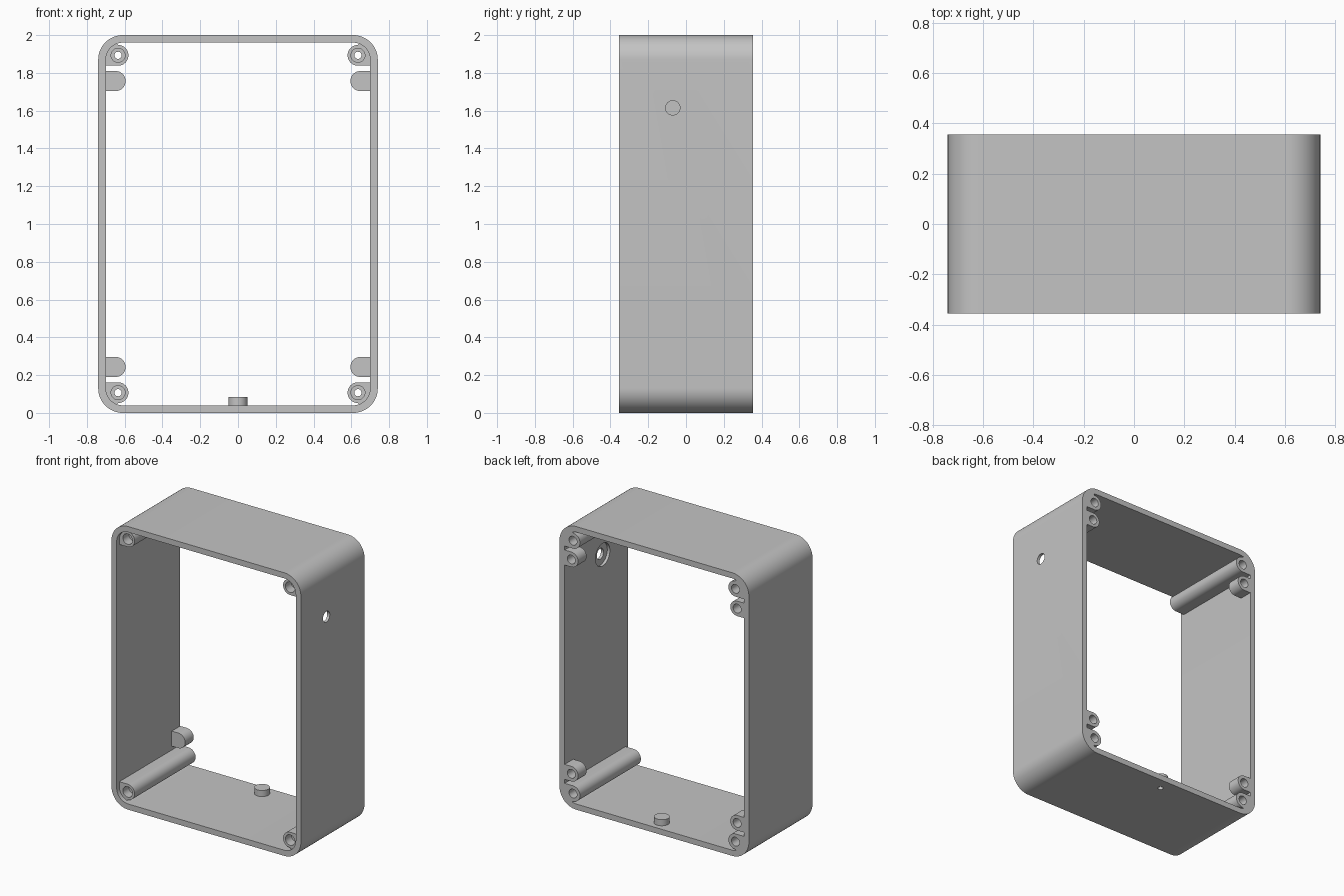
import bpy, bmesh
from math import cos, sin, radians

cube = bpy.data.objects.get("Cube")
if cube:
    bpy.data.objects.remove(cube, do_unlink=True)

# Single plain material
grey = bpy.data.materials.new("light_grey_plastic")
grey.use_nodes = True
COLOUR = (0.55, 0.55, 0.55, 1.0)
grey.diffuse_color = COLOUR
grey.node_tree.nodes["Principled BSDF"].inputs["Base Color"].default_value = COLOUR

HALF_W, HEIGHT, HALF_D, WALL, CORNER = 0.74, 2.0, 0.355, 0.04, 0.13
INNER_W, INNER_TOP, INNER_R = HALF_W - WALL, HEIGHT - WALL, CORNER - WALL


def arc(cx, cy, r, start, end, steps=16):
    angles = [radians(start + (end - start) * i / steps) for i in range(steps + 1)]
    return [(cx + r * cos(a), cy + r * sin(a)) for a in angles]


def circle(cx, cy, r, steps=40):
    return arc(cx, cy, r, 0, 360, steps)[:-1]


def rounded_rect(half_w, low, high, r):
    x, pts = half_w - r, []
    for cx, cz, start in ((x, high - r, 0), (-x, high - r, 90),
                          (-x, low + r, 180), (x, low + r, 270)):
        pts += arc(cx, cz, r, start, start + 90)
    return pts


def prism(name, pts, axis, low, high):
    """Extrude a flat profile along an axis."""
    place = {"x": lambda a, b, h: (h, a, b),
             "y": lambda a, b, h: (a, h, b),
             "z": lambda a, b, h: (a, b, h)}[axis]
    bm = bmesh.new()
    rings = [[bm.verts.new(place(a, b, h)) for a, b in pts] for h in (low, high)]
    for ring in rings:
        bm.faces.new(ring)
    n = len(pts)
    for i in range(n):
        j = (i + 1) % n
        bm.faces.new((rings[0][i], rings[0][j], rings[1][j], rings[1][i]))
    bmesh.ops.recalc_face_normals(bm, faces=bm.faces)
    mesh = bpy.data.meshes.new(name)
    bm.to_mesh(mesh)
    bm.free()
    mesh.materials.append(grey)
    obj = bpy.data.objects.new(name, mesh)
    bpy.context.scene.collection.objects.link(obj)
    return obj


def finish(obj, cutters=()):
    """Cut the holes, then smooth the round surfaces."""
    bpy.ops.object.select_all(action="DESELECT")
    bpy.context.view_layer.objects.active = obj
    obj.select_set(True)
    for pts, axis, low, high in cutters:
        cutter = prism("cutter", pts, axis, low, high)
        cutter.hide_render = True
        mod = obj.modifiers.new("cut", "BOOLEAN")
        mod.operation, mod.solver, mod.object = "DIFFERENCE", "EXACT", cutter
        bpy.ops.object.modifier_apply(modifier=mod.name)
        bpy.data.objects.remove(cutter, do_unlink=True)
    bpy.ops.object.shade_smooth_by_angle(angle=radians(30))


# Open frame with the side hole, its inner counterbore and the floor pin hole
SIDE_HOLE = (-0.07, 1.615)
PEG = (0, 0.27)
frame = prism("frame", rounded_rect(HALF_W, 0, HEIGHT, CORNER), "y", -HALF_D, HALF_D)
finish(frame, [
    (rounded_rect(INNER_W, WALL, INNER_TOP, INNER_R), "y", -1, 1),
    (circle(*SIDE_HOLE, 0.038), "x", 0.6, 0.8),
    (circle(*SIDE_HOLE, 0.08), "x", 0.6, 0.72),
    (circle(*PEG, 0.018), "z", -0.1, 0.1),
])

# Round peg on the floor, hollow from below
peg = prism("floor_peg", circle(*PEG, 0.05), "z", WALL - 0.002, 0.083)
finish(peg, [(circle(*PEG, 0.018), "z", -0.1, 0.065)])

# Corner screw posts and short bosses, mirrored to all four corners
POST_X, POST_Z, POST_R = 0.635, 1.893, 0.055
BOSS_X, BOSS_Z, BOSS_R = 0.648, 1.757, 0.053
EDGE = INNER_W + 0.002
post_profile = (arc(INNER_W - INNER_R, INNER_TOP - INNER_R, INNER_R + 0.002, 0, 70)
                + arc(POST_X, POST_Z, POST_R, 90, 270, 20)
                + [(EDGE, POST_Z - POST_R)])
boss_profile = ([(EDGE, BOSS_Z - BOSS_R), (EDGE, BOSS_Z + BOSS_R)]
                + arc(BOSS_X, BOSS_Z, BOSS_R, 90, 270, 20))

for side, sx in (("left", 1), ("right", -1)):
    for level, sz in (("upper", 1), ("lower", -1)):
        def mirror(pts):
            return [(sx * x, 1 + sz * (z - 1)) for x, z in pts]

        def bore(x, z, r):
            return mirror(circle(x, z, r))

        post = prism(f"{level}_{side}_screw_post", mirror(post_profile),
                     "y", -0.325, HALF_D)
        finish(post, [
            (bore(POST_X, POST_Z, 0.019), "y", -1, 1),
            (bore(POST_X, POST_Z, 0.037), "y", -1, -0.26),
            (bore(POST_X, POST_Z, 0.031), "y", 0.25, 1),
        ])
        boss = prism(f"{level}_{side}_short_boss", mirror(boss_profile),
                     "y", 0.26, HALF_D)
        finish(boss, [(bore(BOSS_X, BOSS_Z, 0.031), "y", 0.28, 1)])
